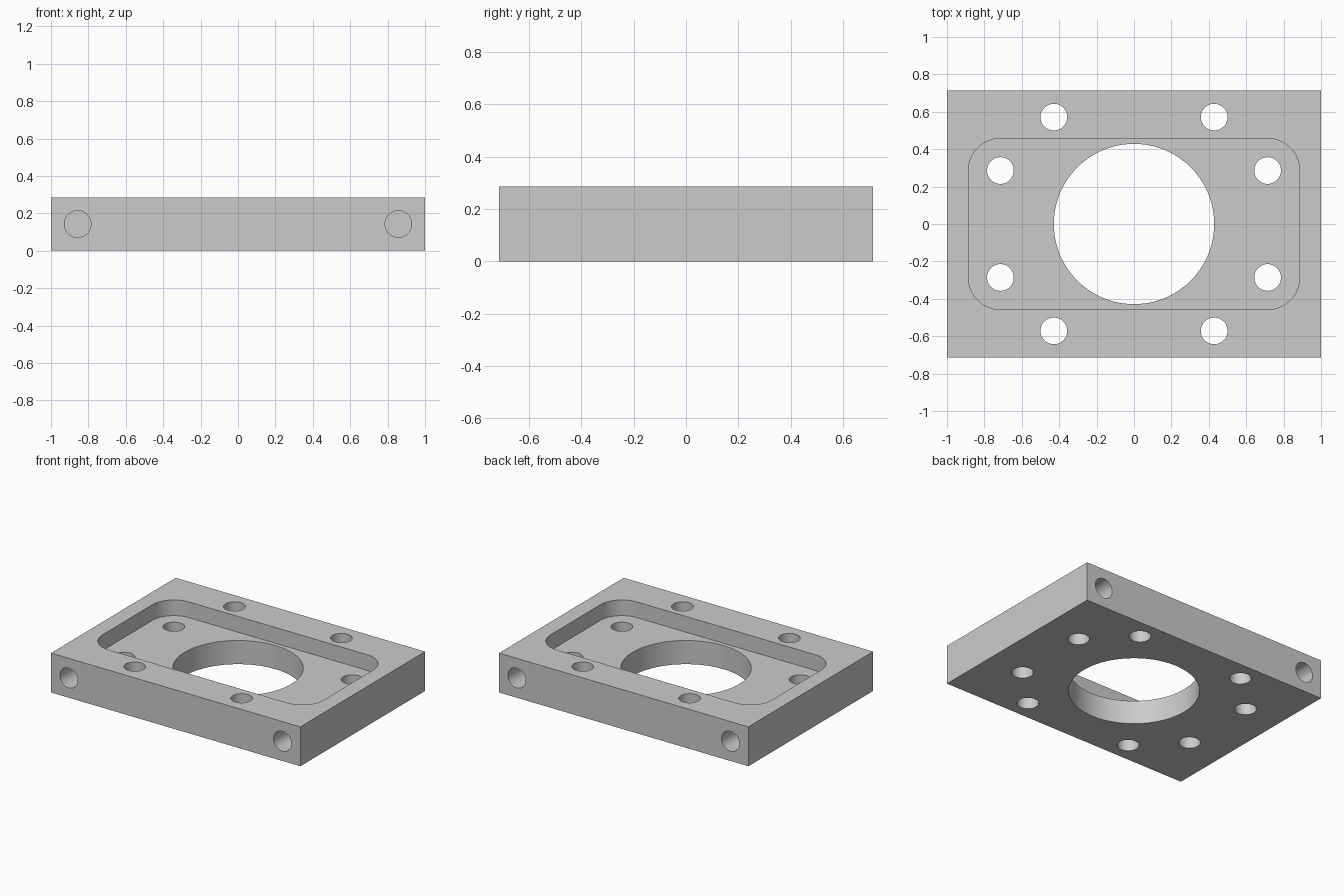
import bpy
import bmesh
from math import pi
from mathutils import Matrix, Vector

cube = bpy.data.objects.get("Cube")
if cube:
    bpy.data.objects.remove(cube, do_unlink=True)

MM = 1 / 70                      # dimensions below are in millimetres
LENGTH, WIDTH, HEIGHT = 140, 100, 20
POCKET_DEPTH, HOLE_RADIUS, BLIND_DEPTH = 8, 5, 15


def make_object(name, bm):
    bmesh.ops.scale(bm, vec=Vector((MM, MM, MM)), verts=bm.verts)
    bmesh.ops.recalc_face_normals(bm, faces=bm.faces)
    mesh = bpy.data.meshes.new(name)
    bm.to_mesh(mesh)
    bm.free()
    obj = bpy.data.objects.new(name, mesh)
    bpy.context.collection.objects.link(obj)
    return obj


def box(name, size, center, corner_radius=0):
    bm = bmesh.new()
    bmesh.ops.create_cube(bm, matrix=Matrix.Translation(center) @ Matrix.Diagonal((*size, 1)))
    if corner_radius:
        upright = [e for e in bm.edges
                   if abs(e.verts[0].co.z - e.verts[1].co.z) > size[2] / 2]
        bmesh.ops.bevel(bm, geom=upright, offset=corner_radius, segments=16,
                        profile=0.5, affect='EDGES')
    return make_object(name, bm)


def cylinder(name, radius, depth, center, along_y=False, segments=48):
    bm = bmesh.new()
    turn = Matrix.Rotation(pi / 2, 4, 'X') if along_y else Matrix.Identity(4)
    bmesh.ops.create_cone(bm, cap_ends=True, segments=segments, radius1=radius,
                          radius2=radius, depth=depth,
                          matrix=Matrix.Translation(center) @ turn)
    return make_object(name, bm)


# Rectangular block
plate = box("mounting_plate", (LENGTH, WIDTH, HEIGHT), (0, 0, HEIGHT / 2))

# Rounded pocket in the top and large central bore
floor = HEIGHT - POCKET_DEPTH
cutters = [
    box("pocket_cutter", (124, 64, 20), (0, 0, floor + 10), corner_radius=12),
    cylinder("bore_cutter", 30, 60, (0, 0, 10), segments=96),
]

# Bolt holes through the plate, and blind holes in the front and back faces
for sx in (-1, 1):
    for sy in (-1, 1):
        for x, y in ((30, 40), (50, 20)):
            cutters.append(cylinder("bolt_hole_cutter", HOLE_RADIUS, 60,
                                    (sx * x, sy * y, 10)))
        cutters.append(cylinder("side_hole_cutter", HOLE_RADIUS, 2 * BLIND_DEPTH,
                                (sx * 60, sy * WIDTH / 2, HEIGHT / 2), along_y=True))

# Cut everything and discard the cutters
bpy.ops.object.select_all(action='DESELECT')
plate.select_set(True)
bpy.context.view_layer.objects.active = plate
for cutter in cutters:
    cutter.hide_render = True
    mod = plate.modifiers.new("cut", 'BOOLEAN')
    mod.operation = 'DIFFERENCE'
    mod.solver = 'EXACT'
    mod.object = cutter
    bpy.ops.object.modifier_apply(modifier=mod.name)
    bpy.data.objects.remove(cutter, do_unlink=True)

# Plain grey metal
grey = bpy.data.materials.new("plain_grey")
color = (0.6, 0.6, 0.6, 1)
grey.use_nodes = True
grey.diffuse_color = color
grey.node_tree.nodes["Principled BSDF"].inputs["Base Color"].default_value = color
plate.data.materials.clear()
plate.data.materials.append(grey)

bpy.ops.object.shade_smooth_by_angle(angle=pi / 6)
